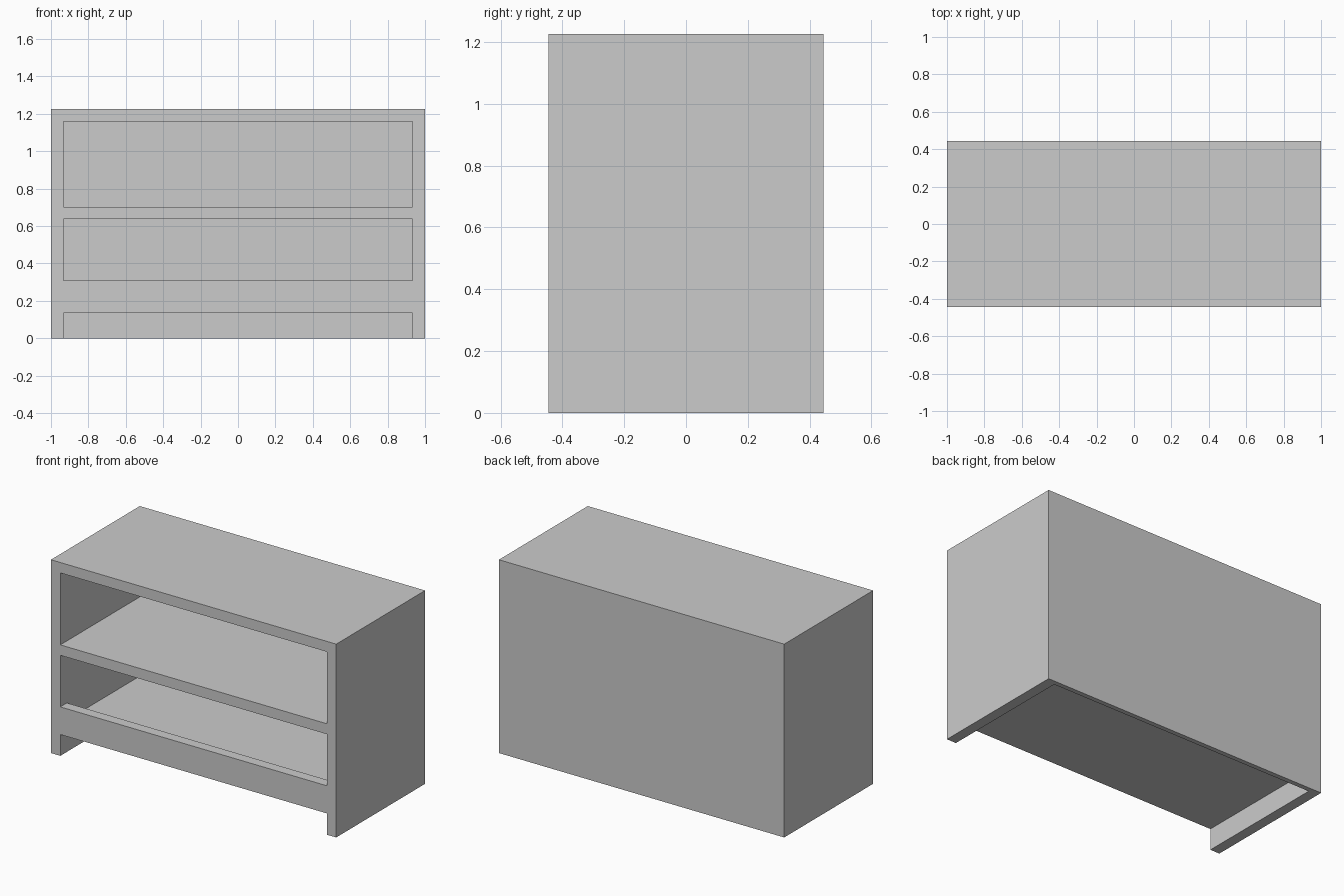
import bpy
import bmesh

cube = bpy.data.objects.get("Cube")
if cube:
    bpy.data.objects.remove(cube, do_unlink=True)

# Main dimensions
HALF_W, HALF_D, HEIGHT = 1.0, 0.445, 1.225
BOARD = 0.066             # sides, top, shelves and front rail
BACK = 0.03               # back panel
TOE = 0.135               # height of the open space under the floor
RAIL_TOP = 0.31
SHELF_TOP = 0.703
OUT = 0.1                 # how far cutters stick out of the body

grey = bpy.data.materials.new("plain_grey")
grey.use_nodes = True
colour = (0.6, 0.6, 0.6, 1.0)
grey.diffuse_color = colour
grey.node_tree.nodes["Principled BSDF"].inputs["Base Color"].default_value = colour


def prism(name, profile, half_width):
    """Extrude a side profile of (y, z) points across the width."""
    bm = bmesh.new()
    face = bm.faces.new([bm.verts.new((-half_width, y, z)) for y, z in profile])
    grown = bmesh.ops.extrude_face_region(bm, geom=[face])
    verts = [v for v in grown["geom"] if isinstance(v, bmesh.types.BMVert)]
    bmesh.ops.translate(bm, verts=verts, vec=(2 * half_width, 0, 0))
    bmesh.ops.recalc_face_normals(bm, faces=bm.faces)
    mesh = bpy.data.meshes.new(name)
    bm.to_mesh(mesh)
    bm.free()
    mesh.materials.append(grey)
    obj = bpy.data.objects.new(name, mesh)
    bpy.context.collection.objects.link(obj)
    return obj


def rect(y0, y1, z0, z1):
    return [(y0, z0), (y1, z0), (y1, z1), (y0, z1)]


# Solid cabinet block
cabinet = prism("cabinet_body", rect(-HALF_D, HALF_D, 0, HEIGHT), HALF_W)

# Hollows: upper bay, lower bay with a sunken floor behind the rail, toe space
front, rear = -HALF_D - OUT, HALF_D - BACK
rail_back = -HALF_D + BOARD
shelf_under = SHELF_TOP - BOARD
hollows = {
    "upper_bay": rect(front, rear, SHELF_TOP, HEIGHT - BOARD),
    "lower_bay": [(front, RAIL_TOP), (rail_back, RAIL_TOP),
                  (rail_back, TOE + BOARD), (rear, TOE + BOARD),
                  (rear, shelf_under), (front, shelf_under)],
    "toe_space": rect(front, rear, -OUT, TOE),
}
cutters = []
for name, profile in hollows.items():
    cutter = prism(name + "_cutter", profile, HALF_W - BOARD)
    cutter.hide_render = True
    cutters.append(cutter)
    cut = cabinet.modifiers.new(name, "BOOLEAN")
    cut.operation = "DIFFERENCE"
    cut.solver = "EXACT"
    cut.object = cutter

# Bake the cuts and drop the cutters
bpy.context.view_layer.update()
graph = bpy.context.evaluated_depsgraph_get()
carved = bpy.data.meshes.new_from_object(cabinet.evaluated_get(graph))
cabinet.modifiers.clear()
cabinet.data = carved
carved.name = "cabinet_body"
for cutter in cutters:
    bpy.data.objects.remove(cutter, do_unlink=True)
